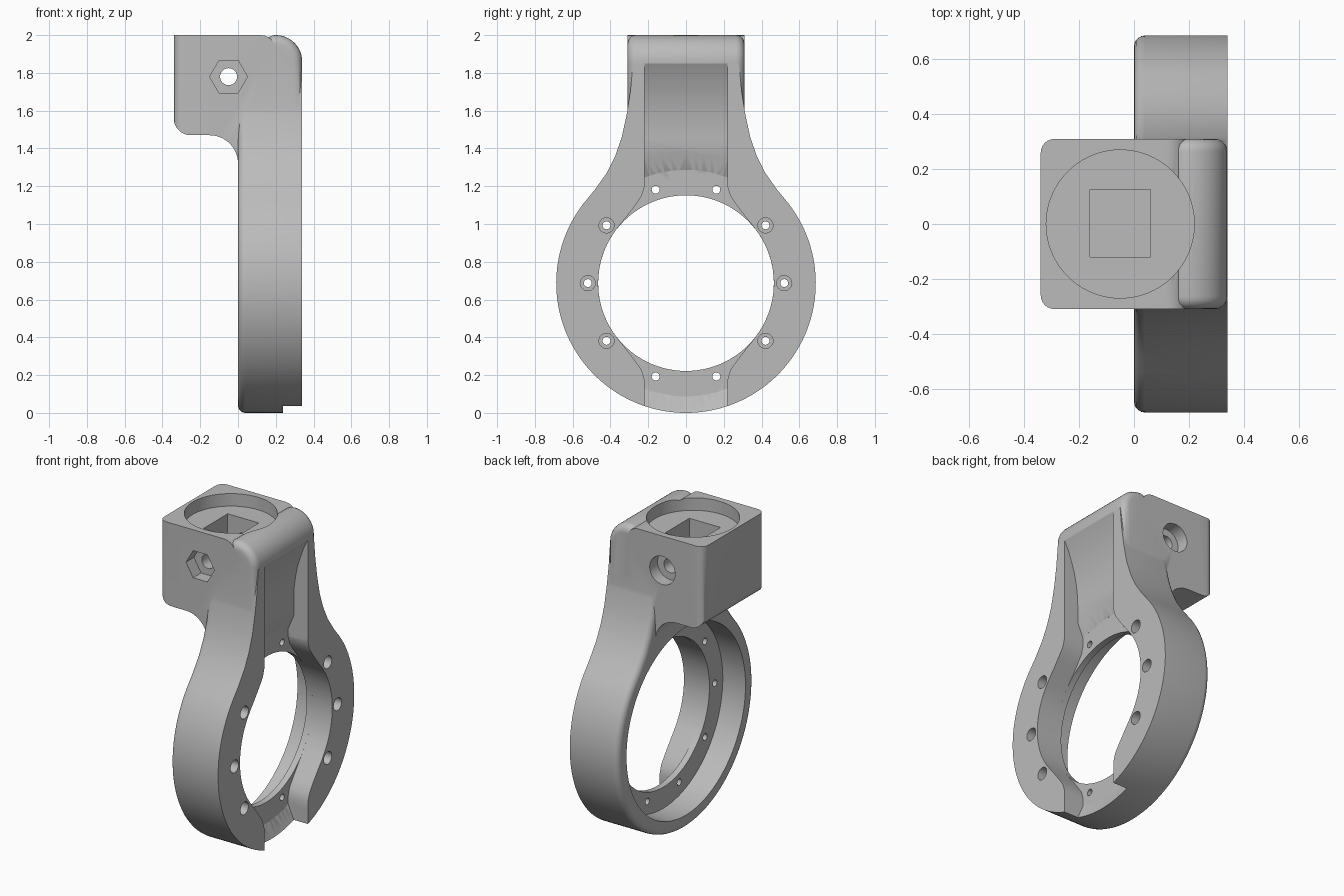
import bpy
import bmesh
from math import cos, sin, pi, radians, sqrt, atan2

old = bpy.data.objects.get("Cube")
if old:
    bpy.data.objects.remove(old, do_unlink=True)

grey = bpy.data.materials.new("plain grey")
grey.use_nodes = True
grey.diffuse_color = (0.5, 0.5, 0.5, 1)
grey.node_tree.nodes["Principled BSDF"].inputs["Base Color"].default_value = (0.5, 0.5, 0.5, 1)

CZ = 0.687          # ring centre height
R_OUT, R_RECESS, R_HOLE = 0.687, 0.6, 0.465
WIDTH = 0.34        # ring depth along x
CHANNEL = 0.22      # half width of the channel


def arc(u, v, r, start, end, n=12):
    """Points on an arc, angles in degrees."""
    steps = [radians(start + (end - start) * i / n) for i in range(n + 1)]
    return [(u + r * cos(a), v + r * sin(a)) for a in steps]


def circle(u, v, r, n=32):
    return arc(u, v, r, 0, 360, n)[:-1]


def rect(u0, v0, u1, v1):
    return [(u0, v0), (u1, v0), (u1, v1), (u0, v1)]


def prism(name, pts, axis, lo, hi, bevel_lo=0, bevel_hi=0):
    """Extrude a closed profile along an axis, optionally rounding the end rims."""
    place = {"x": lambda p, t: (t, p[0], p[1]),
             "y": lambda p, t: (p[0], t, p[1]),
             "z": lambda p, t: (p[0], p[1], t)}[axis]
    bm = bmesh.new()
    ends = [[bm.verts.new(place(p, t)) for p in pts] for t in (lo, hi)]
    caps = [bm.faces.new(ends[0]), bm.faces.new(ends[1])]
    n = len(pts)
    for i in range(n):
        j = (i + 1) % n
        bm.faces.new((ends[0][i], ends[0][j], ends[1][j], ends[1][i]))
    bmesh.ops.recalc_face_normals(bm, faces=bm.faces)
    for cap, size in zip(caps, (bevel_lo, bevel_hi)):
        if size:
            bmesh.ops.bevel(bm, geom=list(cap.edges), offset=size, segments=5,
                            profile=0.5, affect="EDGES", clamp_overlap=False)
    mesh = bpy.data.meshes.new(name)
    bm.to_mesh(mesh)
    bm.free()
    obj = bpy.data.objects.new(name, mesh)
    bpy.context.collection.objects.link(obj)
    mesh.materials.append(grey)
    return obj


def combine(base, tool, operation):
    """Apply a boolean and remove its helper."""
    mod = base.modifiers.new(operation, "BOOLEAN")
    mod.object, mod.operation, mod.solver = tool, operation, "EXACT"
    bpy.context.view_layer.objects.active = base
    bpy.ops.object.modifier_apply(modifier=mod.name)
    bpy.data.objects.remove(tool, do_unlink=True)


def cut(base, *args):
    combine(base, prism("cutter", *args), "DIFFERENCE")


# Ring and neck outline
neck = [(0.48, 1.185), (0.42, 1.27), (0.375, 1.36), (0.34, 1.46),
        (0.314, 1.58), (0.295, 1.7), (0.28, 1.85)]
outline = arc(0, CZ, R_OUT, -218, 38, 96) + neck + [(-y, z) for y, z in reversed(neck)]
bracket = prism("clamp_ring_bracket", outline, "x", 0, WIDTH, 0.04)

# Mounting block, with a fillet running down into the neck
side = ([(-0.34, 2.0)] + arc(-0.25, 1.56, 0.09, 180, 270)
        + arc(-0.15, 1.32, 0.15, 90, 0) + [(0.2, 1.32)]
        + arc(0.12, 1.92, 0.08, 0, 90, 6))
block = prism("block", side, "y", -0.31, 0.31)
plan = (arc(-0.29, -0.26, 0.05, 180, 270, 6) + arc(0.28, -0.31 + 0.06, 0.06, 270, 360, 6)
        + arc(0.28, 0.25, 0.06, 0, 90, 6) + arc(-0.29, 0.26, 0.05, 90, 180, 6))
combine(block, prism("block_plan", plan, "z", 1.2, 2.1), "INTERSECT")
combine(bracket, block, "UNION")

# Rounded bar along the top of the neck
bar_side = ([(0.1, 1.32), (WIDTH, 1.32)] + arc(0.2, 1.86, 0.14, 0, 90)
            + arc(0.2, 1.93, 0.07, 100, 150, 4) + [(0.1, 1.9)])
combine(bracket, prism("bar", bar_side, "y", -0.31, 0.31, 0.045, 0.045), "UNION")

# Channel up the open face, curving out to the bar
floor = [(0.24, -0.1), (0.24, 1.45), (0.243, 1.52), (0.252, 1.59), (0.266, 1.66),
         (0.285, 1.72), (0.31, 1.79), (0.345, 1.86)]
cut(bracket, floor + [(0.5, 1.86), (0.5, -0.1)], "y", -CHANNEL, CHANNEL)

# Sloped lip between the channel floor and the flange
dish = prism("dish", circle(0, CZ, 0.7, 96), "x", 0.2, 0.245)
for v in dish.data.vertices:
    if v.co.x < 0.21:
        v.co.y *= R_RECESS / 0.7
        v.co.z = CZ + (v.co.z - CZ) * R_RECESS / 0.7
combine(dish, prism("strip", rect(-CHANNEL, -0.1, CHANNEL, 1.5), "x", 0, 1), "INTERSECT")
combine(bracket, dish, "DIFFERENCE")

# Opening down to the flange, with eased corners where it meets the channel
ease = [(0.36, 0.296), (0.32, 0.345), (0.27, 0.41), (0.235, 0.46), (CHANNEL, 0.51)]
start = math_a = atan2(sqrt(R_RECESS ** 2 - CHANNEL ** 2), CHANNEL) * 180 / pi
quarter = arc(0, 0, R_HOLE, 0, 38, 16) + ease + arc(0, 0, R_RECESS, start, 90, 8)
half = quarter + [(-y, z) for y, z in reversed(quarter[:-1])]
opening = half + [(y, -z) for y, z in reversed(half[1:-1])]
cut(bracket, [(y, z + CZ) for y, z in opening], "x", 0.2, 0.5)

# Stepped bore through the ring
cut(bracket, circle(0, CZ, R_HOLE, 96), "x", -0.1, 0.5)
cut(bracket, circle(0, CZ, R_RECESS, 96), "x", -0.1, 0.16)

# Ten screw holes, counterbored where the ring is full depth
for k in range(10):
    a = radians(36 * k)
    y, z = 0.52 * cos(a), CZ + 0.52 * sin(a)
    cut(bracket, circle(y, z, 0.021, 20), "x", 0.1, 0.5)
    if abs(y) > CHANNEL:
        cut(bracket, circle(y, z, 0.04, 24), "x", 0.2, 0.5)

# Round seat and square pocket in the block top
cut(bracket, circle(-0.05, 0, 0.27, 64), "z", 1.92, 2.2)
cut(bracket, rect(-0.16, -0.12, 0.06, 0.125), "z", 1.6, 2.2)

# Cross bolt: through hole, hexagonal nut pocket, round head pocket
cut(bracket, circle(-0.05, 1.78, 0.045, 24), "y", -0.5, 0.5)
cut(bracket, circle(-0.05, 1.78, 0.1, 6), "y", -0.5, -0.23)
cut(bracket, circle(-0.05, 1.78, 0.09, 32), "y", 0.23, 0.5)

# Shading
bpy.ops.object.select_all(action="DESELECT")
bracket.select_set(True)
bpy.context.view_layer.objects.active = bracket
bpy.ops.object.shade_smooth_by_angle(angle=radians(30))
